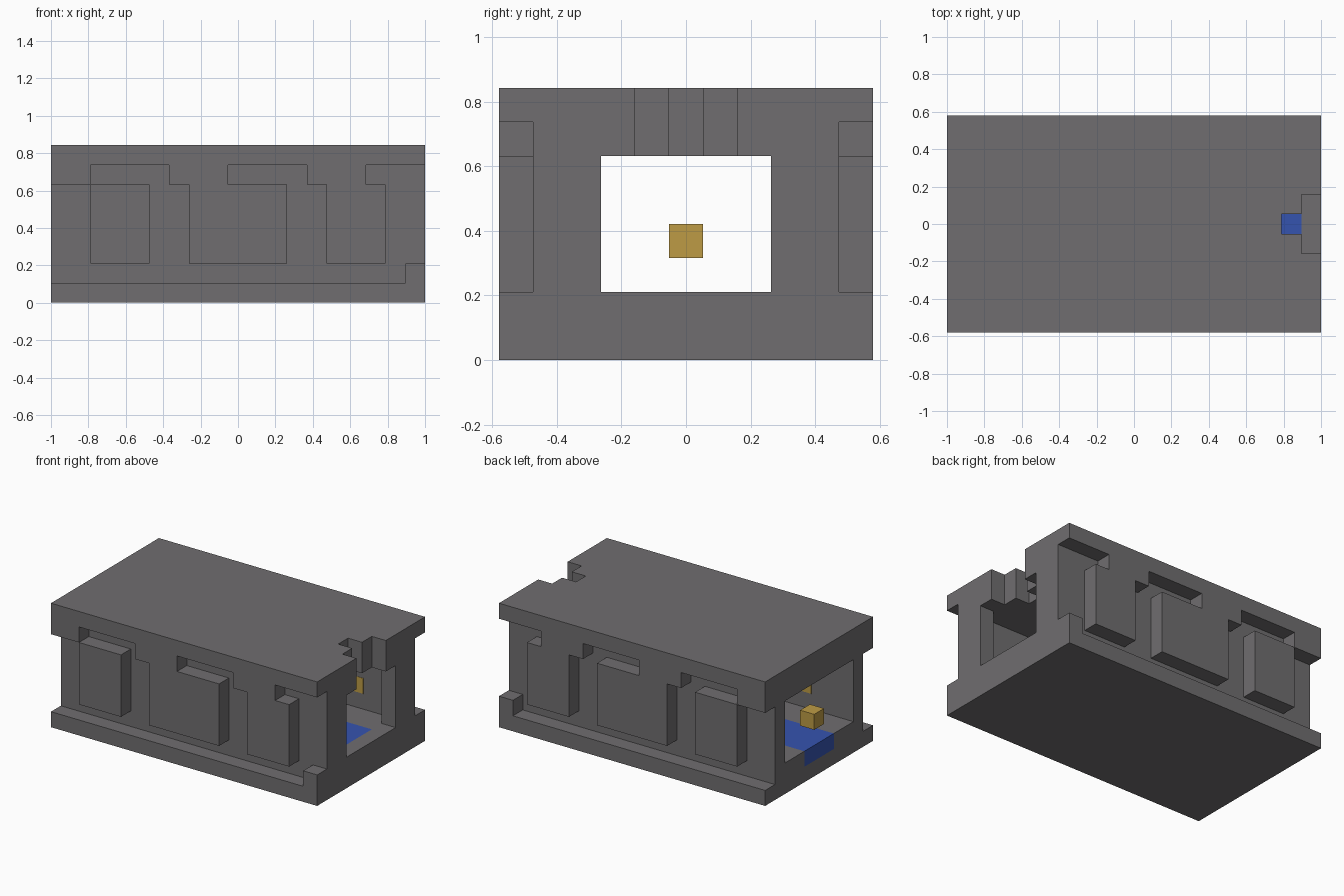
import bpy
import bmesh

if "Cube" in bpy.data.objects:
    bpy.data.objects.remove(bpy.data.objects["Cube"], do_unlink=True)

U = 2 / 19          # one grid step
LENGTH, WIDTH = 19, 11


def material(name, rgb):
    mat = bpy.data.materials.new(name)
    mat.use_nodes = True
    mat.diffuse_color = (*rgb, 1)
    mat.node_tree.nodes["Principled BSDF"].inputs["Base Color"].default_value = (*rgb, 1)
    return mat


grey = material("dark grey stone", (0.16, 0.155, 0.16))
blue = material("deep blue", (0.036, 0.088, 0.43))
gold = material("gold", (0.51, 0.33, 0.06))


def prism(name, outline, z0, z1, mat, mirrored=False):
    """Extrude a plan outline, given in grid steps, from z0 to z1."""
    bm = bmesh.new()
    verts = []
    for x, y in outline:
        y = WIDTH - y if mirrored else y
        verts.append(bm.verts.new(((x - LENGTH / 2) * U, (y - WIDTH / 2) * U, z0 * U)))
    face = bm.faces.new(verts)
    grown = bmesh.ops.extrude_face_region(bm, geom=[face])["geom"]
    top = [v for v in grown if isinstance(v, bmesh.types.BMVert)]
    bmesh.ops.translate(bm, verts=top, vec=(0, 0, (z1 - z0) * U))
    bmesh.ops.recalc_face_normals(bm, faces=bm.faces)
    mesh = bpy.data.meshes.new(name)
    bm.to_mesh(mesh)
    bm.free()
    mesh.materials.append(mat)
    obj = bpy.data.objects.new(name, mesh)
    bpy.context.scene.collection.objects.link(obj)
    return obj


def rect(x0, x1, y0, y1):
    return [(x0, y0), (x1, y0), (x1, y1), (x0, y1)]


# Base slab and the floor above it, with a channel for the blue strip
prism("base_slab", rect(0, LENGTH, 0, WIDTH), 0, 1, grey)
half_floor = [(0, 4), (0, 1), (18, 1), (18, 0), (19, 0)]
channel = [(0, 7), (18, 7), (18, 4)]
prism("floor", half_floor + [(19, 11), (18, 11), (18, 10), (0, 10)] + channel, 1, 2, grey)
prism("floor_strip", rect(0, 18, 4, 7), 1, 2, blue)

# Side walls, outer panels and inner lamps on both sides
wall = [(0, 1), (19, 1), (19, 3), (18, 3), (18, 2), (0, 2)]
panels = [(2, 5), (7, 12), (14, 17)]
for side, mirrored in (("right", False), ("left", True)):
    prism(f"wall_{side}", wall, 2, 6, grey, mirrored)
    for i, (a, b) in enumerate(panels, 1):
        prism(f"panel_{side}_{i}", rect(a, b, 0, 1), 2, 6, grey, mirrored)
        lamp_x = (a + b) // 2
        prism(f"lamp_{side}_{i}", rect(lamp_x, lamp_x + 1, 1.98, 2.02), 3, 4, gold, mirrored)

# Stepped notch at one end of the roof
notch = [(19, 4), (18, 4), (18, 5), (17, 5), (17, 6), (18, 6), (18, 7), (19, 7)]

# Lower roof layer has slots along both long edges
edge = [(0, 0)]
for a, b in ((2, 6), (9, 13)):
    edge += [(a, 0), (a, 1), (b, 1), (b, 0)]
edge += [(16, 0), (16, 1), (19, 1)]
far_edge = [(x, WIDTH - y) for x, y in reversed(edge)]
prism("roof_lower", edge + notch + far_edge, 6, 7, grey)
prism("roof_upper", [(0, 0), (19, 0)] + notch + [(19, 11), (0, 11)], 7, 8, grey)

# Small cube hovering in the open end
prism("hovering_cube", rect(0, 1, 5, 6), 3, 4, gold)
